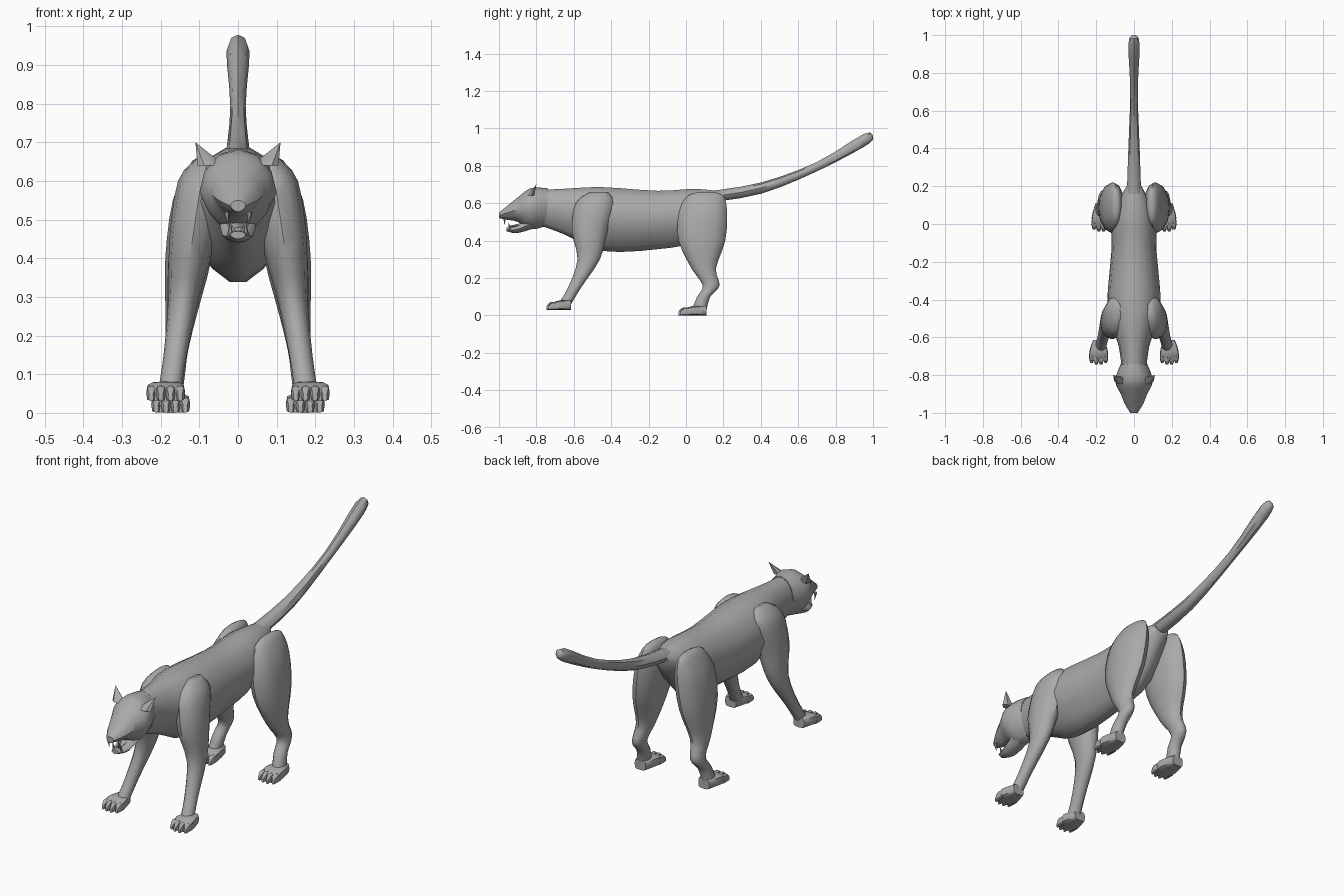
import bpy, bmesh, math
from mathutils import Vector

cube = bpy.data.objects.get("Cube")
if cube:
    bpy.data.objects.remove(cube, do_unlink=True)

# One grey for the whole animal
fur = bpy.data.materials.new("grey_fur")
fur.use_nodes = True
grey = (.4, .4, .4, 1)
fur.diffuse_color = grey
fur.node_tree.nodes["Principled BSDF"].inputs["Base Color"].default_value = grey


def finish(name, bm, mirrored):
    """Turn a bmesh into a shaded object, optionally mirrored to the other side."""
    bmesh.ops.recalc_face_normals(bm, faces=bm.faces[:])
    mesh = bpy.data.meshes.new(name)
    bm.to_mesh(mesh)
    bm.free()
    mesh.materials.append(fur)
    for face in mesh.polygons:
        face.use_smooth = True
    mesh.set_sharp_from_angle(angle=math.radians(45))
    obj = bpy.data.objects.new(name, mesh)
    bpy.context.collection.objects.link(obj)
    if mirrored:
        obj.modifiers.new("mirror", 'MIRROR').use_axis[0] = True


def flowing(rows, steps=3):
    """Blend a few key cross-sections into a smooth run of them."""
    keys = [Vector(row) for row in rows]
    padded = [keys[0]] + keys + [keys[-1]]
    result = []
    for before, start, end, after in zip(padded, padded[1:], padded[2:], padded[3:]):
        for step in range(steps):
            t = step / steps
            tangent_in = (end - before) / 2
            tangent_out = (after - start) / 2
            ease = t * t * (3 - 2 * t)
            result.append(start.lerp(end, ease)
                          + tangent_in * (t * (1 - t) ** 2)
                          - tangent_out * (t * t * (1 - t)))
    return result + [keys[-1]]


def loft(name, rows, axis='y', sides=12, keel=0, power=1, offset=0, lean=0):
    """Skin oval rings. Each row: position along axis, half width, low and high limit.
    keel narrows the underside, power below one squares the ring,
    offset moves the part sideways (and mirrors it), lean tilts it inward."""
    bm = bmesh.new()
    rings = []
    for along, half, low, high in flowing(rows):
        ring = []
        for i in range(sides):
            angle = math.tau * i / sides
            s, c = math.sin(angle), math.cos(angle)
            s = math.copysign(abs(s) ** power, s)
            c = math.copysign(abs(c) ** power, c) * (1 + keel * min(s, 0))
            x = offset - lean * along + c * half
            other = (low + high) / 2 + s * (high - low) / 2
            point = (x, along, other) if axis == 'y' else (x, other, along)
            ring.append(bm.verts.new(point))
        rings.append(ring)
    for first, second in zip(rings, rings[1:]):
        for i in range(sides):
            bm.faces.new((first[i - 1], first[i], second[i], second[i - 1]))
    bm.faces.new(rings[0])
    bm.faces.new(rings[-1])
    finish(name, bm, offset != 0)


def spike(name, base, tip, radius, depth=1):
    """A mirrored cone from base to tip; depth thins it front to back."""
    base = Vector(base)
    bm = bmesh.new()
    sides = 6
    ring = []
    for i in range(sides):
        angle = math.tau * i / sides
        ring.append(bm.verts.new(base + radius * Vector((math.cos(angle), depth * math.sin(angle), 0))))
    top = bm.verts.new(tip)
    bm.faces.new(ring)
    for i in range(sides):
        bm.faces.new((ring[i - 1], ring[i], top))
    finish(name, bm, True)


def paw(name, x, front, sole, length):
    """Square-edged pad with four toes, the middle pair reaching further."""
    half = .05
    top = sole + half
    loft(name, [(front + .02, half * .8, sole, sole + .03),
                (front + length / 2, half, sole, top),
                (front + length, half * .6, sole, top)], power=.5, offset=x)
    toe_half = half / 4
    for i in range(4):
        reach = front + (.01 if i in (0, 3) else 0)
        loft(f"{name}_toe_{i + 1}",
             [(reach, toe_half / 2, sole, sole + .02),
              (reach + .02, toe_half, sole, sole + .04),
              (reach + half, toe_half, sole, sole + .04)],
             sides=8, power=.7, offset=x + (i - 1.5) * toe_half * 2)


# Torso from neck to rump
loft("torso", [(-.84, .06, .5, .67), (-.65, .08, .43, .68), (-.45, .14, .34, .69),
               (-.15, .12, .35, .67), (.05, .11, .4, .68), (.2, .04, .6, .66)],
     sides=14, keel=.3)

# Head with open mouth
loft("head", [(-1, .02, .52, .55), (-.95, .05, .51, .59), (-.9, .07, .5, .63),
              (-.83, .1, .46, .68), (-.74, .07, .48, .68)], keel=.3)
loft("lower_jaw", [(-.96, .02, .45, .47), (-.9, .04, .44, .48), (-.8, .05, .47, .54)], keel=.2)
loft("tongue", [(-.94, .01, .47, .48), (-.85, .02, .48, .5)], sides=8)
spike("ear", (.07, -.83, .64), (.11, -.8, .7), .035, depth=.6)
spike("upper_fang", (.03, -.97, .52), (.025, -.97, .48), .008)
spike("lower_fang", (.02, -.94, .46), (.02, -.95, .5), .008)

# Tail, rising to a slightly swollen tip
loft("tail", [(.1, .04, .6, .66), (.4, .03, .65, .71), (.7, .02, .77, .82),
              (.95, .03, .9, .97), (1, .01, .94, .96)], sides=8)

# Legs, stacked from ankle to shoulder or hip
loft("front_leg", [(.05, .03, -.69, -.62), (.15, .03, -.63, -.56), (.3, .04, -.58, -.46),
                   (.45, .06, -.61, -.42), (.6, .06, -.59, -.38), (.66, .02, -.51, -.42)],
     axis='z', offset=.185, lean=.15)
loft("back_leg", [(.03, .03, .03, .11), (.1, .03, .06, .13), (.16, .03, .09, .18),
                  (.25, .04, .03, .16), (.4, .06, -.04, .21), (.55, .06, -.04, .22),
                  (.64, .03, .01, .2), (.66, .01, .08, .14)],
     axis='z', offset=.18, lean=.13)

# Paws
paw("front_paw", .187, -.745, .03, .13)
paw("back_paw", .174, -.04, 0, .15)
